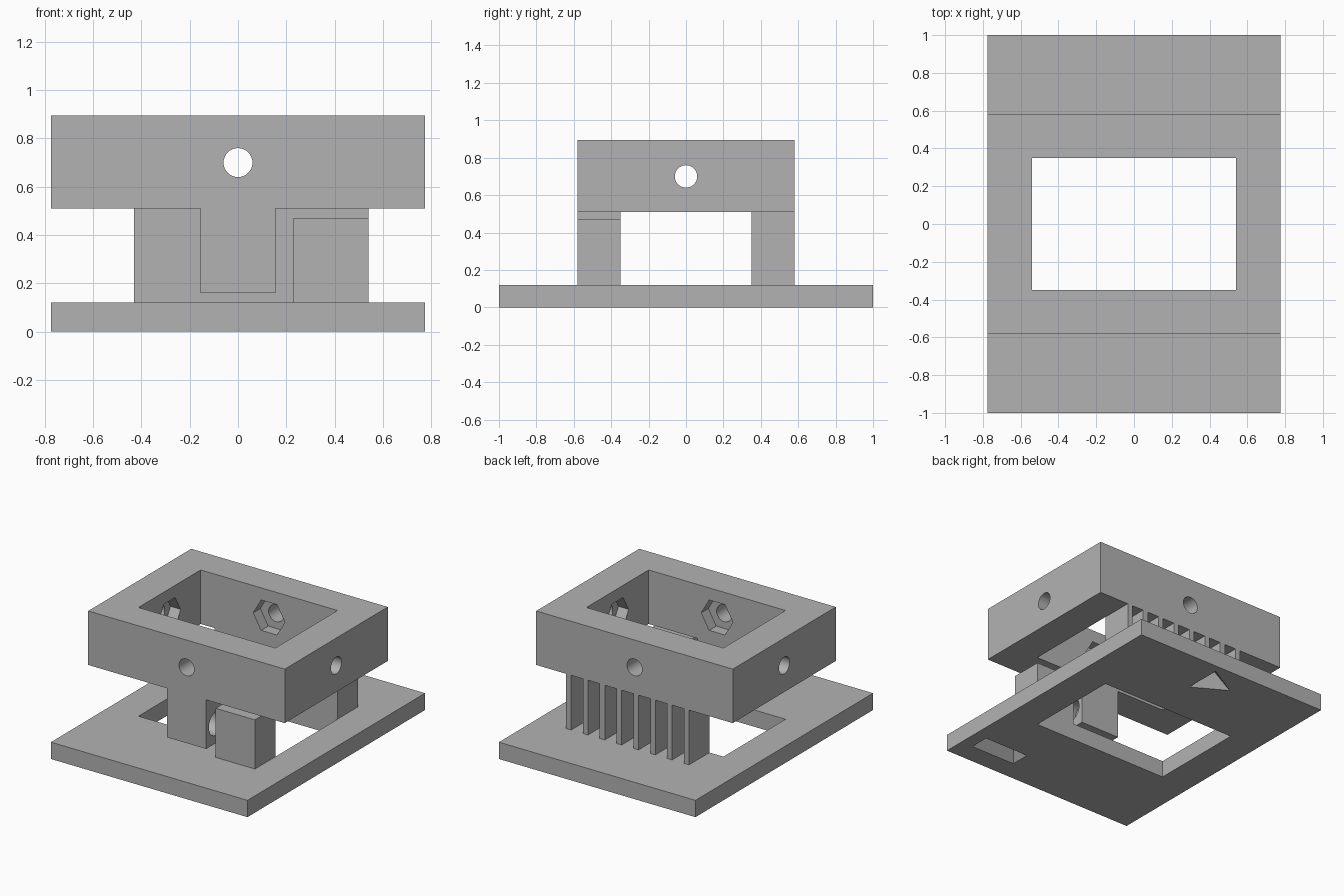
import bpy
import bmesh
import math
from mathutils import Vector

cube = bpy.data.objects.get("Cube")
if cube:
    bpy.data.objects.remove(cube, do_unlink=True)

GREY = (0.45, 0.45, 0.45, 1)
grey = bpy.data.materials.new("plain grey")
grey.use_nodes = True
grey.diffuse_color = GREY
grey.node_tree.nodes["Principled BSDF"].inputs["Base Color"].default_value = GREY


def solid(name, points):
    """Convex solid around a handful of points."""
    bm = bmesh.new()
    for p in points:
        bm.verts.new(p)
    bmesh.ops.convex_hull(bm, input=bm.verts)
    bmesh.ops.dissolve_limit(bm, angle_limit=0.01, verts=bm.verts, edges=bm.edges)
    bmesh.ops.recalc_face_normals(bm, faces=bm.faces)
    mesh = bpy.data.meshes.new(name)
    bm.to_mesh(mesh)
    bm.free()
    mesh.materials.append(grey)
    obj = bpy.data.objects.new(name, mesh)
    bpy.context.collection.objects.link(obj)
    return obj


def box(name, xs, ys, zs):
    return solid(name, [(x, y, z) for x in xs for y in ys for z in zs])


def bar(name, axis, sides, radius, lo, hi, centre):
    """Regular prism along x or y; centre is (other axis, z)."""
    points = []
    for i in range(sides):
        a = math.tau * i / sides
        u = centre[0] + radius * math.cos(a)
        w = centre[1] + radius * math.sin(a)
        for t in (lo, hi):
            points.append((t, u, w) if axis == "x" else (u, t, w))
    return solid(name, points)


def combine(obj, tools, operation="DIFFERENCE"):
    """Apply booleans with the tools, then drop the tools."""
    for tool in tools:
        tool.hide_render = True
        mod = obj.modifiers.new("cut", "BOOLEAN")
        mod.operation = operation
        mod.solver = "EXACT"
        mod.object = tool
    bpy.context.view_layer.update()
    graph = bpy.context.evaluated_depsgraph_get()
    mesh = bpy.data.meshes.new_from_object(obj.evaluated_get(graph))
    obj.modifiers.clear()
    obj.data = mesh
    for tool in tools:
        bpy.data.objects.remove(tool, do_unlink=True)


W = 0.775                      # half width of plate and frame
WIN_X, WIN_Y = 0.54, 0.35      # half window
OUT_Y = 0.58                   # half depth of frame
PLATE_Z, FRAME_Z, TOP_Z = 0.12, 0.51, 0.895
FRONT = (-OUT_Y, -WIN_Y)

# Base plate: window, three-sided pit and V groove in the underside
base = box("base_plate", (-W, W), (-1, 1), (0, PLATE_Z))
pit = [Vector((0.01, 0.81, 0.11))]
for k in range(3):
    a = math.pi + k * math.tau / 3
    for r, z in ((0.155, 0), (0.17, -0.01)):
        pit.append(Vector((0.01 + r * math.cos(a), 0.81 + r * math.sin(a), z)))
groove = [(0.505 + sx * x, -0.78 + sy * y, z)
          for sx in (-1, 1) for sy in (-1, 1)
          for x, y, z in ((0.18, 0.075, -0.005), (0.12, 0, 0.075))]
combine(base, [box("window", (-WIN_X, WIN_X), (-WIN_Y, WIN_Y), (-1, 1)),
               solid("pit", pit), solid("groove", groove)])

# Upper frame with hanging front tab
frame = box("upper_frame", (-W, W), (-OUT_Y, OUT_Y), (FRAME_Z, TOP_Z))
combine(frame, [box("tab", (-0.155, 0.155), FRONT, (0.16, 0.7))], "UNION")

# Frame window, screw holes, nut pockets and spring seat in the tab
SEAT = (-0.465, 0.3)
combine(frame, [
    box("window", (-WIN_X, WIN_X), (-WIN_Y, WIN_Y), (0, 1)),
    bar("hole_x", "x", 32, 0.06, -1, 1, (0, 0.7)),
    bar("hole_y", "y", 32, 0.06, -1, 1, (0, 0.7)),
    bar("nuts_x", "x", 6, 0.125, -WIN_X - 0.08, WIN_X + 0.08, (0, 0.7)),
    bar("nuts_y", "y", 6, 0.125, -WIN_Y - 0.08, WIN_Y + 0.08, (0, 0.7)),
    bar("seat", "x", 32, 0.085, 0.05, 0.2, SEAT)])

# Stop block beside the tab, with matching spring seat
block = box("stop_block", (0.23, 0.54), FRONT, (PLATE_Z, 0.47))
combine(block, [bar("seat", "x", 32, 0.085, 0.2, 0.33, SEAT)])

# Rear comb: thin wall with eight upright fins
comb = box("rear_comb", (-0.43, 0.54), (WIN_Y, OUT_Y), (PLATE_Z, FRAME_Z))
FIN = 0.04
pitch = (0.97 - FIN) / 7
slots = []
for i in range(7):
    x = -0.43 + i * pitch
    slots.append(box("slot", (x + FIN, x + pitch), (WIN_Y + 0.04, 0.7), (0, 1)))
combine(comb, slots)

# Smooth bores, crisp edges
bpy.ops.object.select_all(action="DESELECT")
for obj in (base, frame, block, comb):
    obj.select_set(True)
bpy.context.view_layer.objects.active = frame
bpy.ops.object.shade_smooth_by_angle(angle=math.radians(25))
